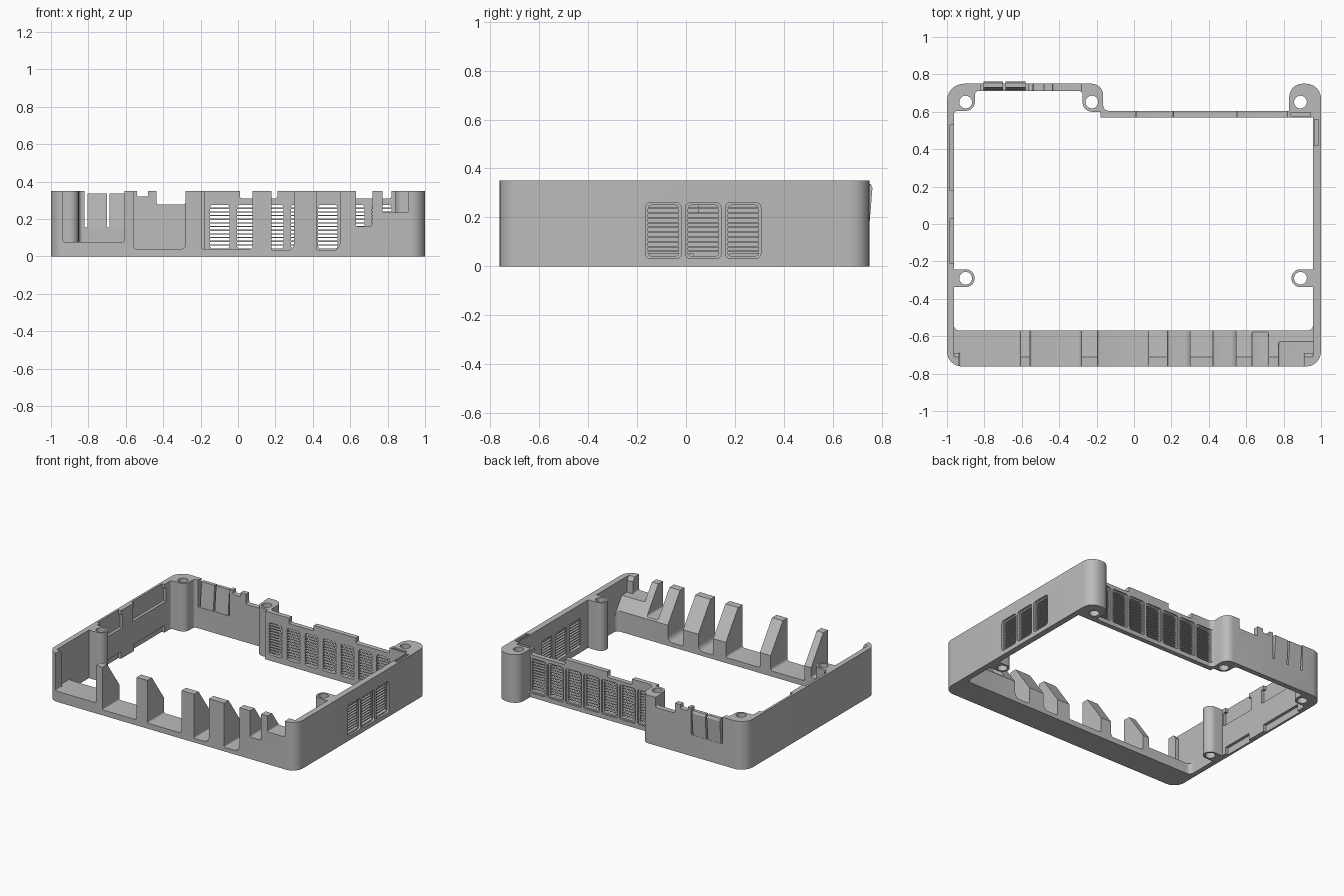
import bpy
import bmesh
from math import pi, cos, sin
from mathutils import Vector

cube = bpy.data.objects.get("Cube")
if cube:
    bpy.data.objects.remove(cube)

grey = bpy.data.materials.new("plastic_grey")
grey.use_nodes = True
colour = (0.5, 0.5, 0.5, 1)
grey.diffuse_color = colour
grey.node_tree.nodes["Principled BSDF"].inputs["Base Color"].default_value = colour
H = 0.35  # overall height


def rounded(points, steps=6):
    """Turn (u, v, radius) corners into an outline with rounded corners."""
    out = []
    for i, (u, v, r) in enumerate(points):
        p = Vector((u, v))
        if r == 0:
            out.append(p)
            continue
        a = (Vector(points[i - 1][:2]) - p).normalized()
        b = (Vector(points[(i + 1) % len(points)][:2]) - p).normalized()
        start, end = p + a * r, p + b * r
        centre = p + (a + b) * r
        for k in range(steps + 1):
            t = k / steps * pi / 2
            out.append(centre + (start - centre) * cos(t) + (end - centre) * sin(t))
    return out


def rect(u0, u1, v0, v1, r=0):
    return rounded([(u0, v0, r), (u1, v0, r), (u1, v1, r), (u0, v1, r)], 4)


def circle(x, y, r, n=32):
    return [(x + r * cos(2 * pi * k / n), y + r * sin(2 * pi * k / n)) for k in range(n)]


def prism(name, outline, lo, hi, axis="z"):
    """Extrude a closed outline along an axis."""
    place = {"z": lambda u, v, w: (u, v, w),
             "y": lambda u, v, w: (u, w, v),
             "x": lambda u, v, w: (w, u, v)}[axis]
    bm = bmesh.new()
    rings = [[bm.verts.new(place(u, v, w)) for u, v in outline] for w in (lo, hi)]
    bm.faces.new(rings[0])
    bm.faces.new(rings[1])
    n = len(outline)
    for i in range(n):
        j = (i + 1) % n
        bm.faces.new((rings[0][i], rings[0][j], rings[1][j], rings[1][i]))
    bmesh.ops.recalc_face_normals(bm, faces=bm.faces)
    mesh = bpy.data.meshes.new(name)
    bm.to_mesh(mesh)
    bm.free()
    mesh.materials.append(grey)
    obj = bpy.data.objects.new(name, mesh)
    bpy.context.collection.objects.link(obj)
    return obj


def activate(obj):
    bpy.ops.object.select_all(action="DESELECT")
    obj.select_set(True)
    bpy.context.view_layer.objects.active = obj


def combine(target, tool, operation="DIFFERENCE"):
    mod = target.modifiers.new("combine", "BOOLEAN")
    mod.operation, mod.solver, mod.object = operation, "EXACT", tool
    activate(target)
    bpy.ops.object.modifier_apply(modifier=mod.name)
    bpy.data.objects.remove(tool)


def cut(outline, lo, hi, axis="z"):
    combine(frame, prism("cutter", outline, lo, hi, axis))


# Frame: stepped outer outline with the open middle removed
frame = prism("frame", rounded([
    (-1, -0.762, 0.08), (1, -0.762, 0.08), (1, 0.75, 0.08), (0.83, 0.75, 0.07),
    (0.83, 0.605, 0), (-0.165, 0.605, 0.03), (-0.165, 0.75, 0.06), (-1, 0.75, 0.09)]), 0, H)
cut(rounded([
    (-0.963, -0.57, 0.03), (0.957, -0.57, 0.03), (0.957, 0.57, 0), (-0.18, 0.57, 0),
    (-0.18, 0.6, 0), (-0.275, 0.6, 0.05), (-0.275, 0.712, 0.02), (-0.85, 0.712, 0.02),
    (-0.85, 0.605, 0.05), (-0.963, 0.605, 0.02)]), -0.1, H + 0.1)

# Screw bosses on the side walls, then all screw holes
for x, wall in ((-0.9, -0.98), (0.89, 0.98)):
    combine(frame, prism("boss", circle(x, -0.29, 0.048), 0, H), "UNION")
    combine(frame, prism("boss_neck", rect(min(x, wall), max(x, wall), -0.338, -0.242), 0, H), "UNION")
for x, y in ((-0.9, -0.29), (0.89, -0.29), (-0.9, 0.652), (-0.225, 0.652), (0.89, 0.652)):
    cut(circle(x, y, 0.034), -0.1, H + 0.1)

# Front ribs: sloped backs, separated by port notches
cut([(-0.71, H), (-0.71, 0.5), (-0.5, 0.5), (-0.5, 0.05), (-0.57, 0.15)], -0.963, 0.957, "x")
notches = [(-0.935, -0.608, 0.077, 0.01), (-0.555, -0.282, 0.04, 0.02), (-0.195, 0.078, 0.04, 0.015),
           (0.18, 0.3, 0.03, 0.04), (0.422, 0.545, 0.03, 0.04), (0.63, 0.72, 0.16, 0.015),
           (0.772, 0.91, 0.235, 0.01)]
for x0, x1, z, r in notches:
    cut(rounded([(x0, z, 0.01), (x1, z, r), (x1, 0.5, 0), (x0, 0.5, 0)], 4), -0.9, -0.5, "y")
cut(rect(-0.963, -0.92, -0.69, -0.5), 0.077, 0.5)
cut(rect(0.9, 0.957, -0.69, -0.5), 0.235, 0.5)

# Rear wall: stepped top edges and the gap holding the spring tabs
for x0, x1, z in ((-0.54, -0.48, 0.32), (-0.435, -0.28, 0.277), (0.01, 0.21, 0.31),
                  (0.55, 0.82, 0.31)):
    cut(rounded([(x0, z, 0.01), (x1, z, 0.01), (x1, 0.5, 0), (x0, 0.5, 0)], 3), 0.5, 0.8, "y")
cut(rect(-0.82, -0.565, 0.155, 0.5), 0.7, 0.8, "y")

# Rear grille windows
rear_windows = [-0.15 + 0.1445 * k for k in range(7)]
for x in rear_windows:
    cut(rect(x, x + 0.105, 0.042, 0.275, 0.015), 0.5, 0.65, "y")
    cut(rect(x - 0.012, x + 0.117, 0.032, 0.285, 0.015), 0.595, 0.63, "y")

# Right side grille windows
side_windows = [-0.165 + 0.163 * k for k in range(3)]
for y in side_windows:
    cut(rect(y + 0.01, y + 0.135, 0.042, 0.25, 0.015), 0.9, 1.1, "x")
    cut(rect(y, y + 0.145, 0.032, 0.26, 0.02), 0.985, 1.1, "x")

# Clearance hollows inside the left wall, clip slots at the rear right
for y0, y1 in ((0.16, 0.55), (-0.23, 0.05)):
    cut(rect(y0, y1, 0.22, 0.32), -0.984, -0.94, "x")
    cut(rect(y0 + 0.02, y1 - 0.02, 0.3, 0.4), -0.984, -0.94, "x")
    cut(rect(y0 + 0.02, y1 - 0.02, -0.1, 0.05), -0.984, -0.94, "x")
cut(rect(0.965, 0.986, 0.42, 0.56), 0.25, 0.5)
cut(rect(0.84, 0.945, 0.575, 0.595), 0.3, 0.5)

# Thin slats across every window
for k in range(11):
    z = 0.058 + 0.0196 * k
    for i, x in enumerate(rear_windows):
        prism(f"rear_slat_{i}_{k}", rect(x - 0.003, x + 0.108, z, z + 0.006), 0.572, 0.593, "y")
    if z < 0.245:
        for i, y in enumerate(side_windows):
            prism(f"side_slat_{i}_{k}", rect(y + 0.007, y + 0.138, z, z + 0.006), 0.96, 0.982, "x")

# Spring tabs leaning slightly outward
tab = [(0.715, 0.15), (0.748, 0.15), (0.762, 0.32), (0.755, 0.337), (0.73, 0.337)]
for name, x0, x1 in (("outer", -0.805, -0.7), ("inner", -0.688, -0.58)):
    prism(f"{name}_spring_tab", tab, x0, x1, "x")

# Smooth the rounded corners, keep the edges sharp
activate(frame)
bpy.ops.object.shade_smooth_by_angle(angle=pi / 6)
